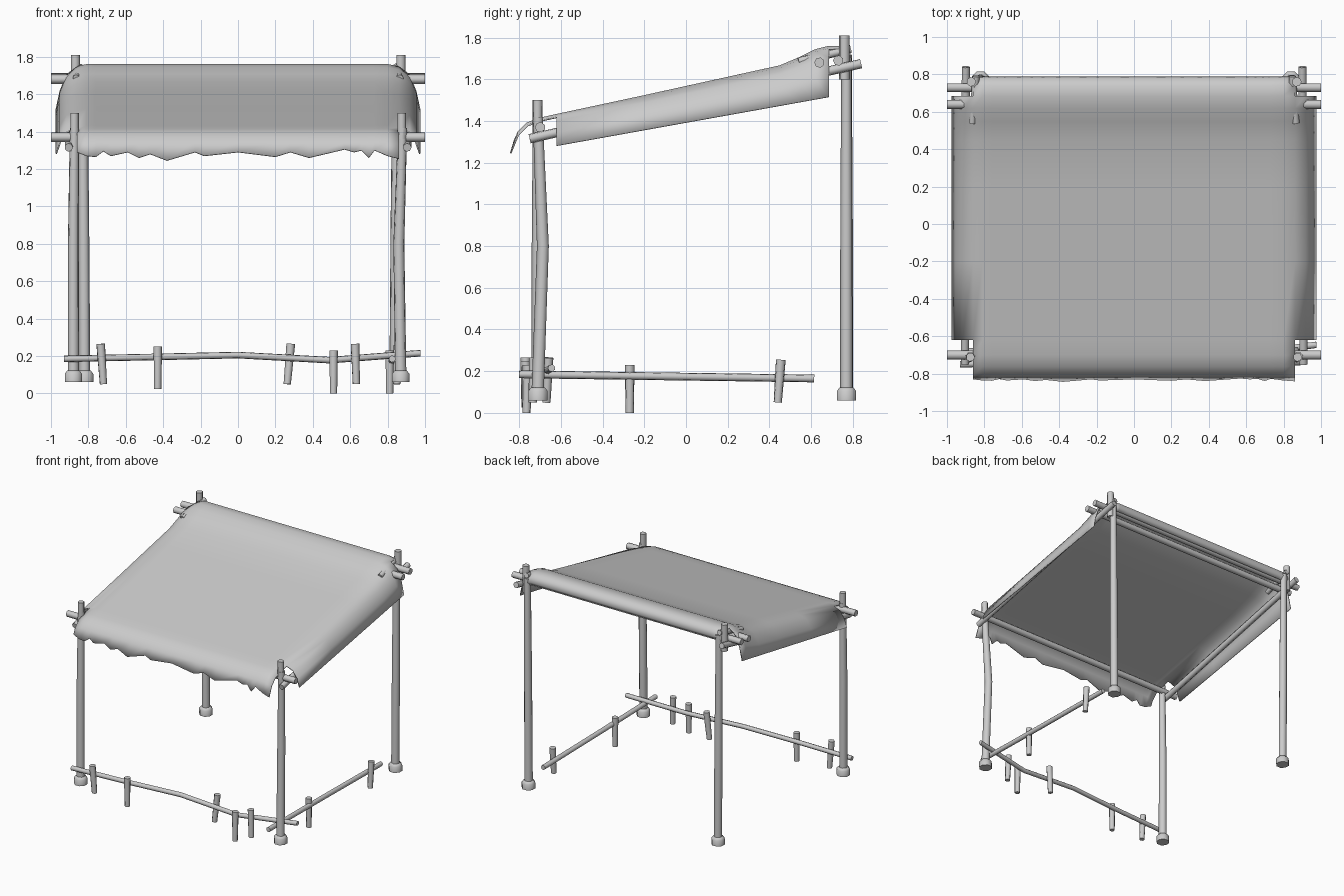
import bpy, bmesh, math
from mathutils import Vector

if "Cube" in bpy.data.objects:
    bpy.data.objects.remove(bpy.data.objects["Cube"])


def finish(name, bm, angle):
    bmesh.ops.recalc_face_normals(bm, faces=bm.faces)
    me = bpy.data.meshes.new(name)
    bm.to_mesh(me)
    bm.free()
    ob = bpy.data.objects.new(name, me)
    bpy.context.collection.objects.link(ob)
    bpy.ops.object.select_all(action='DESELECT')
    ob.select_set(True)
    bpy.context.view_layer.objects.active = ob
    bpy.ops.object.shade_smooth_by_angle(angle=math.radians(angle))
    return ob


def pole(name, pts, radii, sides=7):
    """Capped round pole following a short path."""
    pts = [Vector(p) for p in pts]
    if not isinstance(radii, (list, tuple)):
        radii = [radii] * len(pts)
    bm = bmesh.new()
    rings = []
    q = (pts[-1] - pts[0]).to_track_quat('Z', 'Y')
    for p, r in zip(pts, radii):
        rings.append([bm.verts.new(p + q @ Vector((r * math.cos(a), r * math.sin(a), 0)))
                      for a in (2 * math.pi * (i + .5) / sides for i in range(sides))])
    for a, b in zip(rings, rings[1:]):
        for i in range(sides):
            j = (i + 1) % sides
            bm.faces.new((a[i], a[j], b[j], b[i]))
    bm.faces.new(rings[0][::-1])
    bm.faces.new(rings[-1])
    return finish(name, bm, 62)


# Upright posts with feet
posts = {
    "front_left": [(-.88, -.71, .1), (-.88, -.71, .8), (-.875, -.71, 1.42)],
    "front_right": [(.87, -.71, .1), (.86, -.685, .8), (.88, -.71, 1.42)],
    "back_left": [(-.82, .77, .1), (-.825, .77, .9), (-.83, .77, 1.72)],
    "back_right": [(.84, .77, .1), (.845, .77, .9), (.85, .77, 1.72)],
}
for n, p in posts.items():
    pole(n + "_post", p, [.031, .03, .025])
    x, y, _ = p[0]
    pole(n + "_foot", [(x, y, .06), (x, y, .105), (x, y, .122)], [.05, .05, .036], 8)

# Poles lashed at the four corners, and the sloping side rails
for s, side in ((-1, "left"), (1, "right")):
    pole(side + "_front_post_top", [(s * .875, -.712, 1.36), (s * .875, -.712, 1.5)], .024)
    pole(side + "_back_post_top", [(s * .87, .76, 1.6), (s * .87, .76, 1.81)], .026)
    pole(side + "_roof_rail", [(s * .905, -.75, 1.315), (s * .9, .84, 1.675)], .023)
    pole(side + "_back_brace", [(s * .865, .54, 1.685), (s * .845, .79, 1.745)], .02)

# Cross beams
pole("front_beam", [(-1, -.7, 1.37), (1, -.7, 1.37)], .025)
pole("back_beam", [(-1, .73, 1.69), (1, .73, 1.69)], .025)
pole("inner_back_beam", [(-1, .64, 1.68), (1, .64, 1.68)], .025)

# Low fence: rails and stakes
pole("front_fence_rail", [(-.93, -.75, .185), (-.45, -.735, .195), (0, -.71, .205),
                          (.49, -.71, .178), (.975, -.645, .215)], .018)
pole("side_fence_rail", [(.825, -.8, .185), (.82, -.1, .175), (.82, .615, .165)], .019)
stakes = [
    ((-.72, -.765, .05), (-.735, -.77, .265)),
    ((-.43, -.77, .025), (-.43, -.77, .25)),
    ((.263, -.67, .05), (.282, -.66, .265)),
    ((.51, -.765, 0), (.51, -.76, .23)),
    ((.632, -.735, .05), (.625, -.73, .265)),
    ((.81, -.27, 0), (.81, -.27, .23)),
    ((.85, .44, .05), (.85, .455, .255)),
]
for i, (a, b) in enumerate(stakes):
    pole("fence_stake_%d" % (i + 1), [a, b], [.02, .024])

# Cloth roof: ragged hem as (x, z), and a front-to-back profile as (y, z)
hem = [(-.86, 1.29), (-.81, 1.27), (-.76, 1.265), (-.72, 1.295), (-.68, 1.27), (-.59, 1.29),
       (-.53, 1.26), (-.47, 1.28), (-.38, 1.245), (-.23, 1.29), (-.18, 1.27), (0, 1.29),
       (.2, 1.265), (.28, 1.29), (.38, 1.26), (.57, 1.305), (.62, 1.29), (.66, 1.3),
       (.7, 1.26), (.73, 1.3), (.8, 1.27), (.86, 1.255)]
profile = [(-.83, 0), (-.805, 1.345), (-.76, 1.39), (-.7, 1.412), (-.62, 1.43), (-.2, 1.52),
           (.2, 1.608), (.45, 1.663), (.55, 1.705), (.62, 1.74), (.685, 1.757), (.74, 1.757),
           (.775, 1.735), (.785, 1.7), (.765, 1.67)]
drape = [(.915, .22), (.95, .58), (.972, 1)]    # (x, fraction of the side drop)
cols = [(-x, f, None) for x, f in drape[::-1]]
cols += [(x, 0, z) for x, z in hem]
cols += [(x, f, None) for x, f in drape]

bm = bmesh.new()
grid = []
for y, z in profile:
    row = []
    for x, f, hz in cols:
        if hz is None:
            if not -.63 < y < .69:
                row.append(None)
                continue
            low = 1.285 + (y + .6) * .179
            row.append(bm.verts.new((x, y, z + (low - z) * f)))
        elif z == 0:
            row.append(bm.verts.new((x, y - (1.28 - hz) * .3, hz)))
        else:
            edge = .012 if abs(x) > .85 else 0
            row.append(bm.verts.new((x, y, z - edge)))
    grid.append(row)
for a, b in zip(grid, grid[1:]):
    for i in range(len(cols) - 1):
        quad = (a[i], a[i + 1], b[i + 1], b[i])
        if None not in quad:
            bm.faces.new(quad)
cloth = finish("cloth_roof", bm, 50)
mod = cloth.modifiers.new("thickness", 'SOLIDIFY')
mod.thickness = .008
mod.offset = 0
